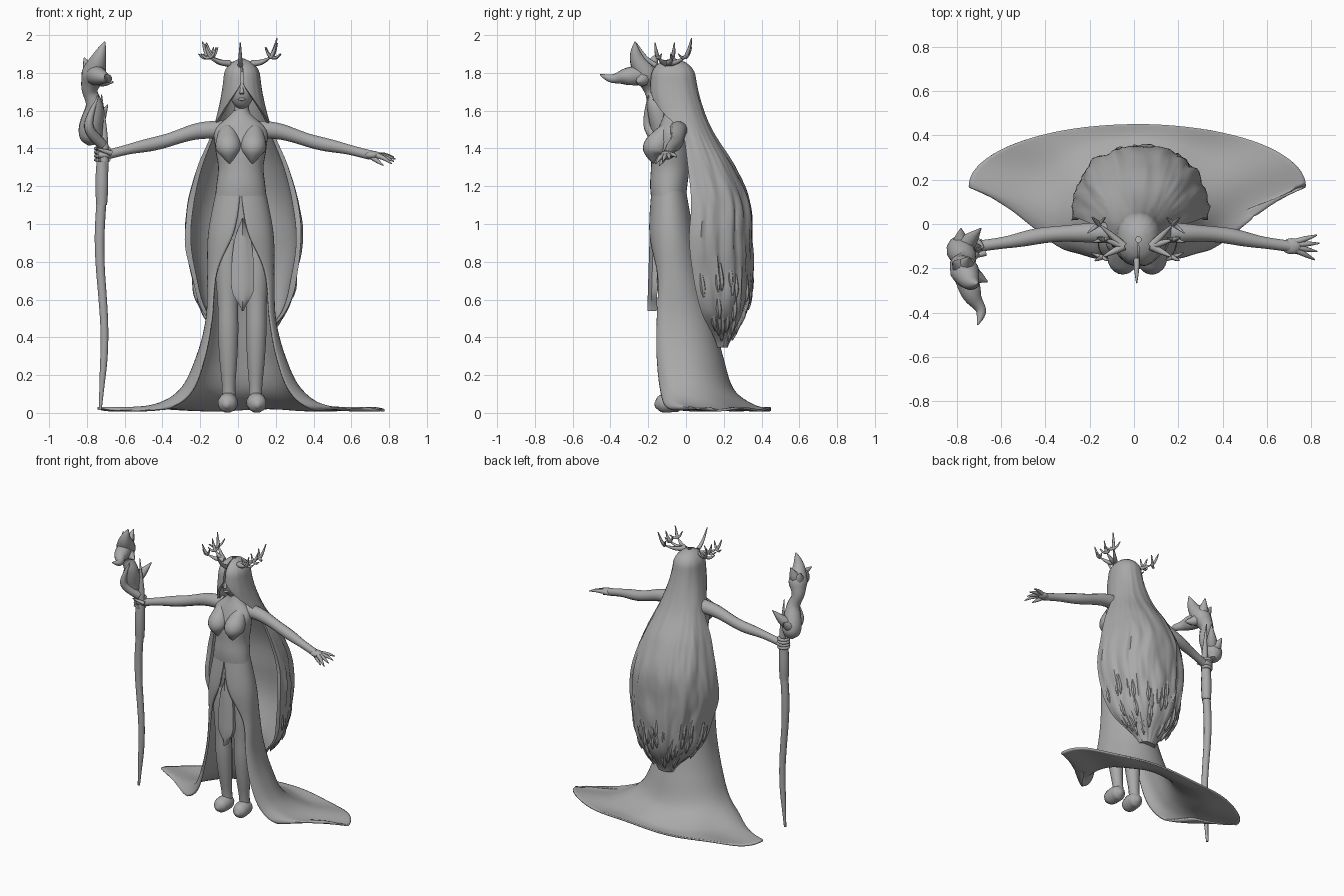
import bpy, bmesh, math, random
from mathutils import Vector, noise

random.seed(4)
if "Cube" in bpy.data.objects:
    bpy.data.objects.remove(bpy.data.objects["Cube"], do_unlink=True)

shade = .4
stone = bpy.data.materials.new("stone grey")
stone.use_nodes = True
stone.diffuse_color = (shade, shade, shade, 1)
stone.node_tree.nodes["Principled BSDF"].inputs["Base Color"].default_value = stone.diffuse_color


def blend(values, u):
    """Smooth curve through evenly spaced numbers or vectors, with u from start to end."""
    last = len(values) - 1
    i = min(int(u * last), last - 1)
    t = u * last - i
    before, start = values[max(i - 1, 0)], values[i]
    end, after = values[i + 1], values[min(i + 2, last)]
    slope_in, slope_out = (end - before) / 2, (after - start) / 2
    gap = end - start
    return start + t * (slope_in + t * (3 * gap - 2 * slope_in - slope_out
                                        + t * (slope_in + slope_out - 2 * gap)))


def steps(count):
    """Even fractions from zero to one."""
    return [i / (count - 1) for i in range(count)]


def turn(count):
    """Even angles around a full circle."""
    return [math.tau * i / count for i in range(count)]


def bow(value, power):
    """Signed power, which squares off or sharpens an ellipse."""
    return math.copysign(abs(value) ** power, value)


def skin(name, rings, closed=True):
    """Join rings of points into one smooth surface, capped when closed."""
    bm = bmesh.new()
    loops = [[bm.verts.new(point) for point in ring] for ring in rings]
    size = len(loops[0])
    for lower, upper in zip(loops, loops[1:]):
        for j in range(size if closed else size - 1):
            k = (j + 1) % size
            bm.faces.new((lower[j], lower[k], upper[k], upper[j]))
    if closed:
        bm.faces.new(loops[0])
        bm.faces.new(loops[-1])
    bmesh.ops.recalc_face_normals(bm, faces=bm.faces)
    mesh = bpy.data.meshes.new(name)
    bm.to_mesh(mesh)
    bm.free()
    mesh.materials.append(stone)
    part = bpy.data.objects.new(name, mesh)
    bpy.context.collection.objects.link(part)
    bpy.ops.object.select_all(action='DESELECT')
    part.select_set(True)
    bpy.context.view_layer.objects.active = part
    bpy.ops.object.shade_smooth_by_angle(angle=math.radians(50))
    return part


def tube(name, points, radii, sides=12, count=24):
    """Round limb along a path, with radii spread evenly over its length."""
    points = [Vector(point) for point in points]
    centres = [blend(points, u) for u in steps(count)]
    rings, across = [], None
    for i, u in enumerate(steps(count)):
        along = (centres[min(i + 1, count - 1)] - centres[max(i - 1, 0)]).normalized()
        across = along.orthogonal() if across is None else across - along * across.dot(along)
        across.normalize()
        other = along.cross(across)
        radius = max(blend(radii, u), .002)
        rings.append([centres[i] + radius * (across * math.cos(a) + other * math.sin(a))
                      for a in turn(sides)])
    return skin(name, rings)


def thorn(name, start, offset, radius, lift):
    """Short pointed branch that bends upward."""
    start, offset = Vector(start), Vector(offset)
    middle = start + offset / 2 - Vector((0, 0, lift))
    tube(name, [start, middle, start + offset], [radius, radius * .75, .003], sides=8, count=10)
    return start + offset


def ball(name, centre, size):
    """Ellipsoid made of latitude rings."""
    skin(name, [[Vector(centre) + Vector((size[0] * math.sin(a) * math.cos(b),
                                          size[1] * math.sin(a) * math.sin(b),
                                          size[2] * math.cos(a))) for b in turn(24)]
                for a in (.05 + (math.pi - .1) * u for u in steps(15))])


middle_x = .015
sides = (("left", 1), ("right", -1))

# Torso from hips to the base of the neck
rings = []
for u in steps(40):
    width = blend((.14, .145, .14, .13, .12, .135, .135, .04), u)
    front = blend((-.15, -.17, -.18, -.19, -.185, -.18, -.15, -.11), u)
    back = blend((0, 0, .02, -.03), u)
    rings.append([(middle_x + width * math.cos(a),
                   (front + back) / 2 + (back - front) / 2 * math.sin(a),
                   .9 + .7 * u) for a in turn(32)])
skin("torso", rings)
tube("neck", [(.02, -.06, 1.54), (.02, -.07, 1.68)], [.06, .04, .04])
for side, s in sides:
    tube(side + "_breast", [(middle_x + s * .07, -.08, 1.52), (middle_x + s * .068, -.135, 1.44),
                            (middle_x + s * .064, -.17, 1.385), (middle_x + s * .06, -.17, 1.32)],
         [.03, .05, .064, .068, .06, .03, .004], sides=20)

# Head and face
ball("head", (.02, -.1, 1.71), (.066, .075, .1))
tube("nose", [(.02, -.16, 1.74), (.02, -.18, 1.69)], [.006, .012])
ball("lips", (.02, -.165, 1.66), (.02, .012, .008))


def hair_point(u, t, spread, deep):
    """Point on the hair at fraction u from crown to hem and angle t from the back."""
    dome = math.sqrt(max(.02, 1 - max(0, 1 - u / .06) ** 2))
    width = dome * blend((.09, .11, .16, .24, .29, .31, .28, .22, .06), u)
    depth = dome * blend((.11, .13, .15, .24, .3, .32, .3, .23, .05), u)
    centre = blend((-.07, -.06, -.01, .02, .04, .03, .05, .09, .17), u)
    return Vector((.02 + .015 * u + spread * width * bow(math.sin(t), .9),
                   centre + deep * depth * bow(math.cos(t), .9), 1.875 - 1.53 * u))


# Long hair: a hood around the head that opens into a hollow hanging mass
rings = []
for u in steps(84):
    wrap = 1.6 + 1.5 * min(1, max(0, (.25 - u) / .16))
    hollow = blend((.85, .8, .75, .75, .3), u)
    rough = .015 + .06 * min(1, u * 1.2)
    ring = []
    for v in steps(64):
        t = wrap * (2 * v - 1)
        swell = 1 + rough * noise.noise((t * 5, u * 4, 0)) + rough * noise.noise((t * 12, u * 9, 3)) / 2
        ring.append(hair_point(u, t, swell, swell))
    rings.append(ring + [hair_point(u, wrap * (1 - 2 * v), .9, hollow) for v in steps(40)])
skin("long_hair", rings)

# Ragged lock ends lying on the hair near the hem
for lock in range(44):
    t = random.uniform(-1.5, 1.5)
    u = random.uniform(.75, .95)
    tube("hair_lock", [hair_point(u - .06, t, .96, .96), hair_point(u, t, .99, .99),
                       hair_point(u + .02, t, 1, 1) - Vector((0, 0, .025))], [.008, .016, .003], 6, 8)

# Open skirt: square-fronted rings that grow out of the waist and spread into a flat train
rings = []
for u in steps(64):
    z = blend((1.2, .95, .72, .5, .3, .12, .03, .02), u)
    width = blend((.12, .167, .172, .18, .23, .32, .48, .76), u)
    centre = blend((-.09, -.08, -.06, -.05, -.03, 0, .08, .17), u)
    front = blend((.085, .11, .1, .12, .15, .17, .24, .3), u)
    back = blend((.08, .115, .14, .19, .22, .25, .29, .28), u)
    opening = max(.02, blend((0, .2, .7, .8, .8, .8, .8, .9), u))
    power = blend((1, .9, .6, .5, .6, .7, .9, 2), u)
    ring = []
    for v in steps(61):
        t = opening + (math.tau - 2 * opening) * v
        across, ahead = math.sin(t), math.cos(t)
        bend = power if ahead > 0 else 1
        y = centre - (front * ahead ** bend if ahead > 0 else back * ahead)
        ripple = .06 * max(0, .12 - z) * math.sin(7 * t)
        ring.append((middle_x + width * bow(across, bend), y, max(.012, z + ripple)))
    rings.append(ring)
skirt = skin("skirt", rings, closed=False)
cloth = skirt.modifiers.new("cloth thickness", 'SOLIDIFY')
cloth.thickness = .012
cloth.offset = 0

# Hanging front panel with a pointed end
rings = []
for u in steps(25):
    width = blend((.005, .04, .055, .06, .055, .005), u)
    edge = [(.025 + width * v, -.19 - .015 * u + .02 * abs(v), 1.03 - .49 * u)
            for v in (-1, -.5, 0, .5, 1)]
    rings.append(edge + [(x, y + .03, z) for x, y, z in reversed(edge)])
skin("front_panel", rings)

# Legs, feet and arms
for side, s in sides:
    x = .022 + s * .075
    tube(side + "_leg", [(x, -.08, .98), (x, -.09, .5), (x - s * .005, -.05, .04)],
         [.065, .075, .068, .056, .056, .048, .036, .038])
    tube(side + "_foot", [(x, -.01, .045), (x, -.08, .055), (x + s * .008, -.165, .04)],
         [.012, .045, .052, .053, .045, .012])
    tube(side + "_arm", [(s * .08, -.04, 1.5), (s * .22, -.04, 1.49), (s * .4, -.05, 1.435),
                         (s * .56, -.08, 1.4), (s * .7, -.1, 1.365)],
         [.05, .046, .037, .036, .027, .026])
    ball(side + "_palm", (s * .71, -.1, 1.365), (.045, .036, .023))

# Left fingers fan out and right fingers wrap around the staff
for i in range(4):
    thorn("left_finger", (.73, -.08 - .012 * i, 1.365),
          (.105 - .01 * abs(i - 1), .03 - .025 * i, -.01 - .012 * i), .015, -.006)
    tube("right_finger", [(-.72 + .034 * math.cos(a), -.11 + .034 * math.sin(a), 1.4 - .02 * i)
                          for a in turn(8)[:6]], [.012, .009], 8)
thorn("left_thumb", (.7, -.11, 1.36), (.07, -.03, -.05), .015, 0)
thorn("right_thumb", (-.67, -.13, 1.375), (-.08, -.025, .025), .014, 0)

# Gently waving staff with a thicker grip
tube("staff_shaft", [(-.72 + .013 * math.cos(math.tau * (z - .4)), -.11, z)
                     for z in (.015 + 1.67 * u for u in steps(12))],
     [.008, .019, .022, .024, .027, .026, .02, .003], count=60)
tube("staff_grip", [(-.722, -.11, 1.1), (-.72, -.11, 1.33)], [.03, .035, .03])

# Twisted staff head: bulb, curling neck, crest, beak and thorns
bulb = Vector((-.78, -.12, 1.5))
crest = Vector((-.765, -.21, 1.79))
tube("staff_bulb", [(-.77, -.1, 1.425), bulb, (-.76, -.16, 1.62), (-.785, -.18, 1.71),
                    crest, (-.735, -.26, 1.88), (-.705, -.27, 1.965)],
     [.03, .063, .062, .048, .04, .05, .065, .05, .028, .003], count=40)
tube("staff_cradle", [(-.72, -.13, 1.42), (-.79, -.2, 1.52), (-.74, -.2, 1.68)], [.028, .025, .003])
tube("staff_beak", [crest, (-.73, -.32, 1.78), (-.69, -.39, 1.77), (-.705, -.455, 1.79)],
     [.055, .05, .03, .02, .003])
for offset in ((-.05, .04, .09), (.105, -.05, -.04), (.02, .06, .12)):
    thorn("staff_thorn", crest, offset, .045, .01)
for offset in ((0, .1, .06), (.09, .1, .13)):
    thorn("staff_thorn", bulb, offset, .045, .01)

# Antlers: three beams on each side, each forking into tines
for side, s in sides:
    for sway in (-.05, .03, .1):
        reach = random.uniform(.09, .12)
        fork = thorn(side + "_antler", (middle_x + s * .06, -.1, 1.85), (s * reach, sway, .035), .018, .01)
        ball(side + "_antler_knot", fork, (.011, .011, .011))
        thorn(side + "_antler_tine", fork, (s * .03, sway * .3, random.uniform(.07, .1)), .012, .01)
        thorn(side + "_antler_tine", fork, (s * .05, -sway * .4, .015), .011, .012)
        thorn(side + "_antler_tine", fork, (-s * .03, sway * .3, .05), .01, .01)
thorn("brow_spike", (.012, -.16, 1.84), (0, -.105, .12), .014, .02)
